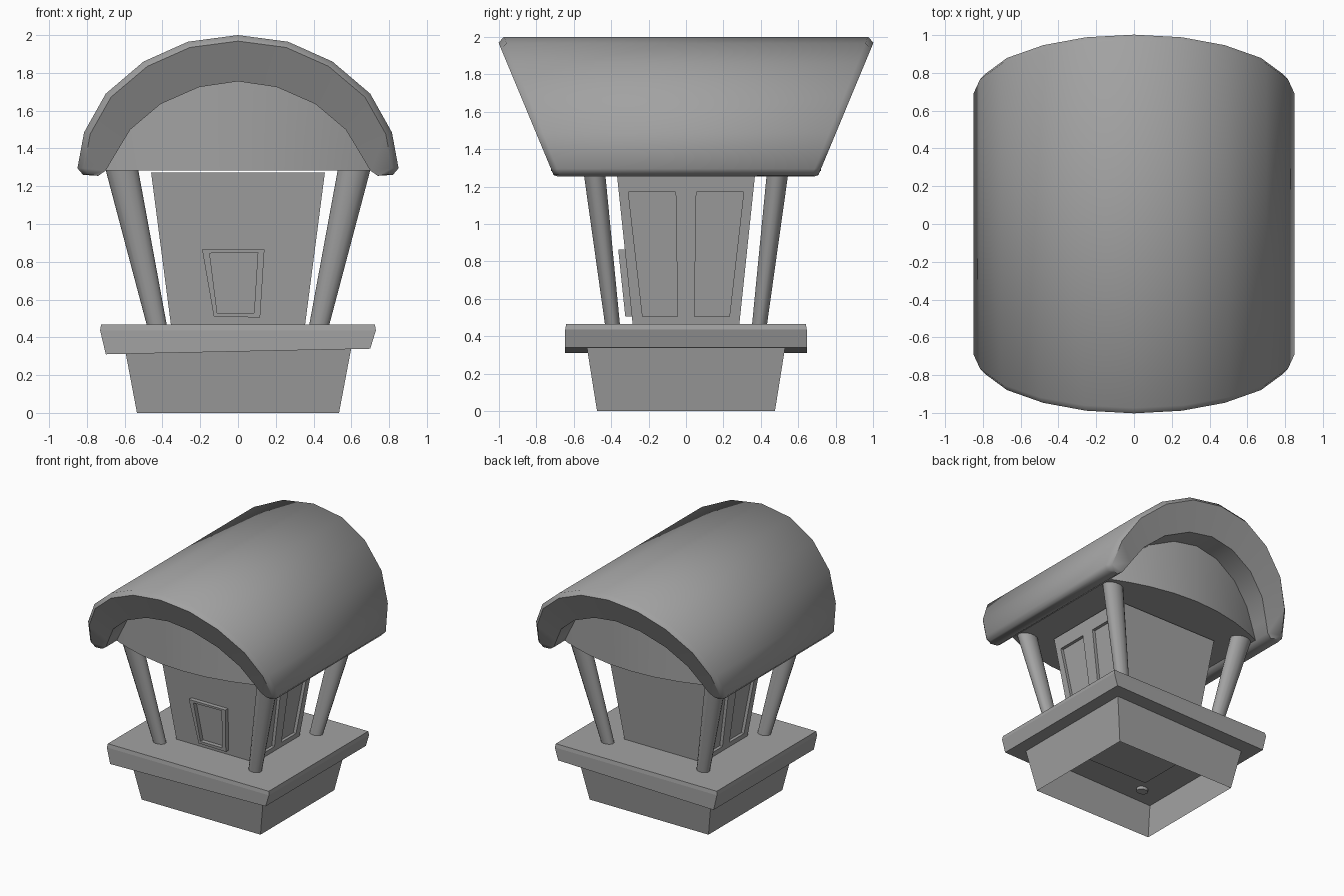
import bpy, bmesh, math

cube = bpy.data.objects.get("Cube")
if cube:
    bpy.data.objects.remove(cube, do_unlink=True)

grey = bpy.data.materials.new("plain_grey")
grey.use_nodes = True
COLOUR = (0.36, 0.36, 0.36, 1)
grey.diffuse_color = COLOUR
grey.node_tree.nodes["Principled BSDF"].inputs["Base Color"].default_value = COLOUR


def loft(name, rings, caps=(True, True), loop=False, smooth=None):
    """Skin a list of closed rings with quads, optionally capped or looped."""
    bm = bmesh.new()
    rows = [[bm.verts.new(p) for p in ring] for ring in rings]
    n = len(rows[0])
    pairs = list(zip(rows, rows[1:]))
    if loop:
        pairs.append((rows[-1], rows[0]))
    for a, b in pairs:
        for i in range(n):
            j = (i + 1) % n
            bm.faces.new((a[i], a[j], b[j], b[i]))
    if not loop:
        for row, wanted in zip((rows[0], rows[-1]), caps):
            if wanted:
                bm.faces.new(row)
    bmesh.ops.recalc_face_normals(bm, faces=bm.faces)
    mesh = bpy.data.meshes.new(name)
    bm.to_mesh(mesh)
    bm.free()
    mesh.materials.append(grey)
    obj = bpy.data.objects.new(name, mesh)
    bpy.context.collection.objects.link(obj)
    if smooth:
        bpy.ops.object.select_all(action='DESELECT')
        obj.select_set(True)
        bpy.context.view_layer.objects.active = obj
        bpy.ops.object.shade_smooth_by_angle(angle=math.radians(smooth))
    return obj


def rect(x, y, z, tilt=0.0):
    return [(sx * x, sy * y, z + tilt * sx * x)
            for sx, sy in ((-1, -1), (1, -1), (1, 1), (-1, 1))]


# Flared base, open underneath, and the slightly uneven slab on it
loft("base", [rect(0.535, 0.475, 0), rect(0.60, 0.53, 0.345)], caps=(False, False))
loft("slab", [rect(0.70, 0.645, 0.325, 0.021), rect(0.73, 0.645, 0.437),
              rect(0.725, 0.64, 0.467)])


# House body widening upwards
def wall_x(z):
    return 0.355 + 0.13 * (z - 0.465)


def wall_y(z):
    return 0.285 + 0.105 * (z - 0.465)


house = loft("house", [rect(wall_x(z), wall_y(z), z) for z in (0.295, 1.273)])

# Two recessed panels in each side wall
panel = [(0.055, 1.17), (0.308, 1.17), (0.232, 0.507), (0.045, 0.507)]
for sx in (-1, 1):
    for sy in (-1, 1):
        cutter = loft("panel_cutter", [
            [(sx * (wall_x(z) + d), sy * y, z) for y, z in panel]
            for d in (-0.025, 0.05)])
        cutter.hide_render = True
        mod = house.modifiers.new("panel", 'BOOLEAN')
        mod.object = cutter
        mod.solver = 'EXACT'
        bpy.context.view_layer.objects.active = house
        bpy.ops.object.modifier_apply(modifier=mod.name)
        bpy.data.objects.remove(cutter, do_unlink=True)

# Crooked frame of the front window
outer = [(-0.19, 0.865), (0.14, 0.865), (0.117, 0.505), (-0.128, 0.51)]
inner = [(-0.15, 0.845), (0.105, 0.85), (0.085, 0.53), (-0.11, 0.53)]
loft("window_frame", [
    [(x, -wall_y(z) - d, z) for x, z in pts]
    for pts, d in ((outer, -0.01), (outer, 0.035), (inner, 0.035), (inner, -0.01))],
    loop=True)

# Leaning oval pillars
SIDES = 14
for sx, side in ((-1, "right"), (1, "left")):
    for sy, end in ((-1, "front"), (1, "back")):
        rings = []
        for z in (0.29, 1.295):
            t = (z - 0.465) / 0.815
            cx, cy = 0.43 + 0.183 * t, 0.393 + 0.097 * t
            rx, ry = 0.053 + 0.033 * t, 0.041 + 0.018 * t
            rings.append([(sx * cx + rx * math.cos(k * math.tau / SIDES),
                           sy * cy + ry * math.sin(k * math.tau / SIDES), z)
                          for k in range(SIDES)])
        loft(f"{end}_{side}_pillar", rings, smooth=40)


# Arched roof: half profiles from the ridge down, mirrored across x
def mirrored(half):
    return [(-x, z) for x, z in reversed(half[1:])] + half


over = mirrored([(0, 2.0), (0.265, 1.965), (0.50, 1.86), (0.70, 1.69),
                 (0.815, 1.485), (0.85, 1.295), (0.82, 1.26)])
under = mirrored([(0, 1.755), (0.205, 1.725), (0.41, 1.635), (0.57, 1.50),
                  (0.655, 1.36), (0.70, 1.283), (0.74, 1.255)])


def lip(x, z):
    """Pull an outer point in towards the arch for the chamfered end."""
    return 0.96 * x, 1.25 + (z - 1.25) * 0.955 + 0.002


def roof_end(s):
    top = [(x, s * (0.673 + 0.405 * (z - 1.26)), z) for x, z in over]
    edge = [(x, s * (0.715 + 0.416 * (z - 1.28)), z) for x, z in (lip(*p) for p in over)]
    soffit = [(x, s * (0.70 + 0.416 * (z - 1.28)), z) for x, z in under]
    return top, edge, soffit


ft, fe, fs = roof_end(-1)
bt, be, bs = roof_end(1)
# Each ring runs round the shell at one position along the arch
loft("roof", [list(ring) for ring in zip(ft, fe, fs, bs, be, bt)], smooth=50)

# Bowed gable block filling the arch, its underside is the ceiling
rings = []
for x, z in under[1:-1]:
    y = 0.56 + 0.16 * (1 - (x / 0.7) ** 2)
    top = max(z, 1.29) + 0.01
    rings.append([(x, -y, 1.283), (x, y, 1.283), (x, y, top), (x, -y, top)])
loft("gable", rings, smooth=40)
